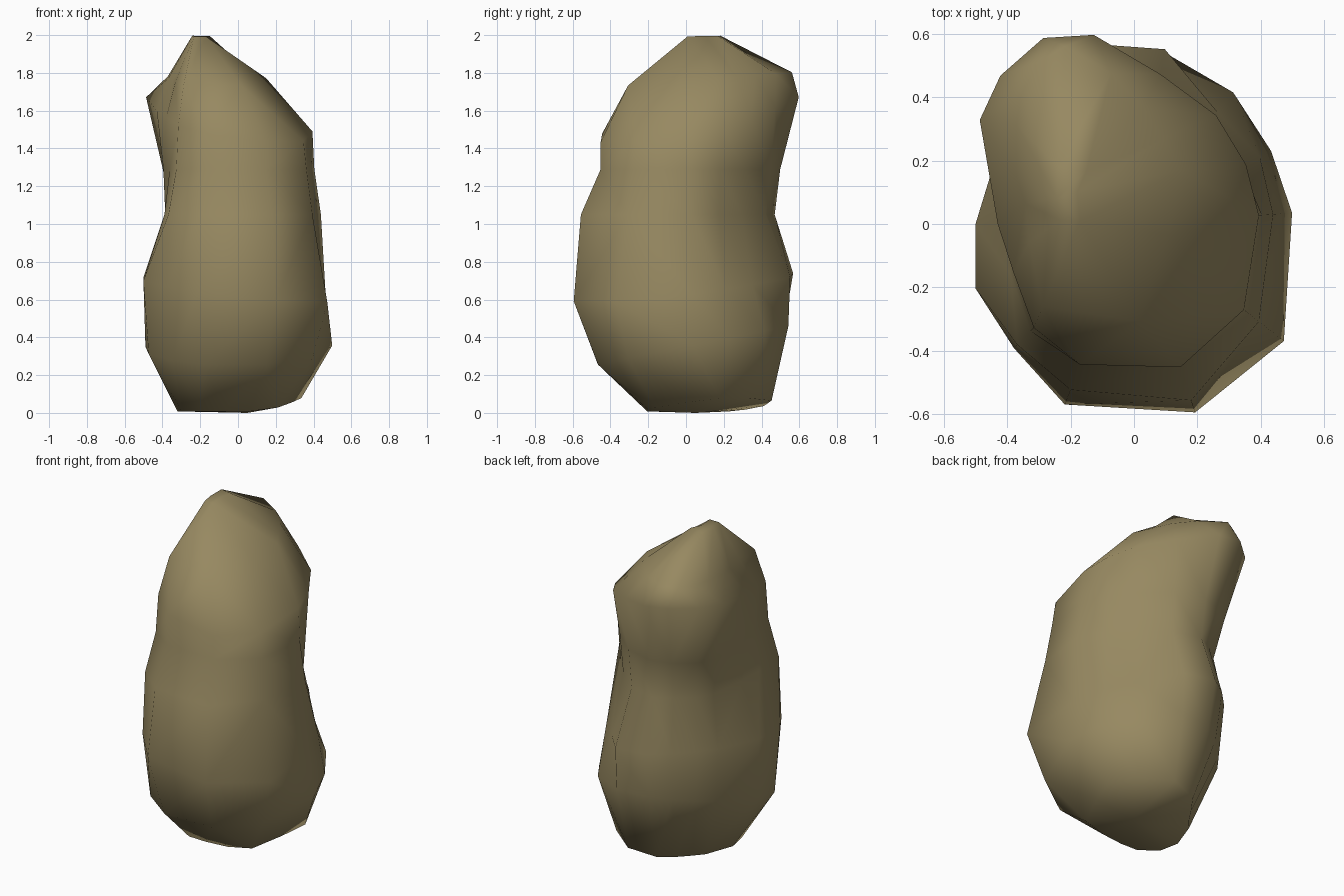
import bpy, bmesh, math

# Directions (degrees) shared by every cross-section of the boulder
ANGLES = [4, 28, 53, 80, 102, 116, 132, 146, 180, 202, 226, 249, 288, 322]

# Cross-sections: centre x, centre y, height, tilt along x, tilt along y, radii
peak = [0.015 + 0.085 * abs(math.sin(math.radians(a))) for a in ANGLES]
SECTIONS = [
    # underside
    (0, 0, 0.012, 0.15, 0.09,
     [.29, .38, .41, .46, .42, .35, .31, .31, .32, .32, .28, .22, .20, .27]),
    # foot
    (0, 0, 0.35, 0.0, 0.20,
     [.50, .49, .52, .55, .53, .50, .48, .47, .49, .51, .50, .50, .49, .50]),
    # belly
    (0, 0, 0.67, -0.1, 0.10,
     [.465, .45, .44, .56, .58, .54, .51, .50, .50, .54, .545, .61, .625, .60]),
    # waist
    (0, 0, 1.05, 0.0, 0.0,
     [.44, .37, .37, .43, .48, .46, .45, .43, .385, .42, .53, .56, .585, .50]),
    # neck
    (0, 0, 1.29, 0.0, 0.0,
     [.405, .385, .39, .455, .51, .515, .51, .48, .395, .39, .47, .475, .475, .46]),
    # shoulder
    (0, 0, 1.54, -0.14, 0.19,
     [.395, .40, .43, .48, .61, .653, .63, .587, .43, .41, .455, .475, .475, .44]),
    # cap
    (-.13, .15, 1.77, 0.0, 0.08,
     [.28, .25, .27, .33, .42, .40, .34, .29, .24, .23, .29, .44, .48, .30]),
    # peak
    (-.20, .10, 1.995, 0.0, 0.02, peak),
]

bm = bmesh.new()
rings = []
for cx, cy, z, tx, ty, radii in SECTIONS:
    ring = []
    for a, r in zip(ANGLES, radii):
        dx, dy = r * math.cos(math.radians(a)), r * math.sin(math.radians(a))
        ring.append(bm.verts.new((cx + dx, cy + dy, max(0.008, z + tx * dx + ty * dy))))
    rings.append(ring)

# Skin between neighbouring cross-sections
n = len(ANGLES)
for low, high in zip(rings, rings[1:]):
    for i in range(n):
        j = (i + 1) % n
        bm.faces.new((low[i], low[j], high[j], high[i]))

# Close the bottom with a fan and the top with a cap
bottom = bm.verts.new((0.05, 0.05, 0.0))
for i in range(n):
    bm.faces.new((rings[0][(i + 1) % n], rings[0][i], bottom))
bm.faces.new(rings[-1])

# Merge the crowded points of the peak into a short crest
bmesh.ops.triangulate(bm, faces=[f for f in bm.faces if len(f.verts) > 3])
bmesh.ops.remove_doubles(bm, verts=rings[-1], dist=0.06)
bmesh.ops.recalc_face_normals(bm, faces=bm.faces[:])
for f in bm.faces:
    f.smooth = True

mesh = bpy.data.meshes.new("boulder")
bm.to_mesh(mesh)
bm.free()
boulder = bpy.data.objects.new("boulder", mesh)
bpy.context.collection.objects.link(boulder)

# Single sandy stone colour
stone = bpy.data.materials.new("sandy stone")
stone.diffuse_color = (0.31, 0.25, 0.12, 1)
mesh.materials.append(stone)
